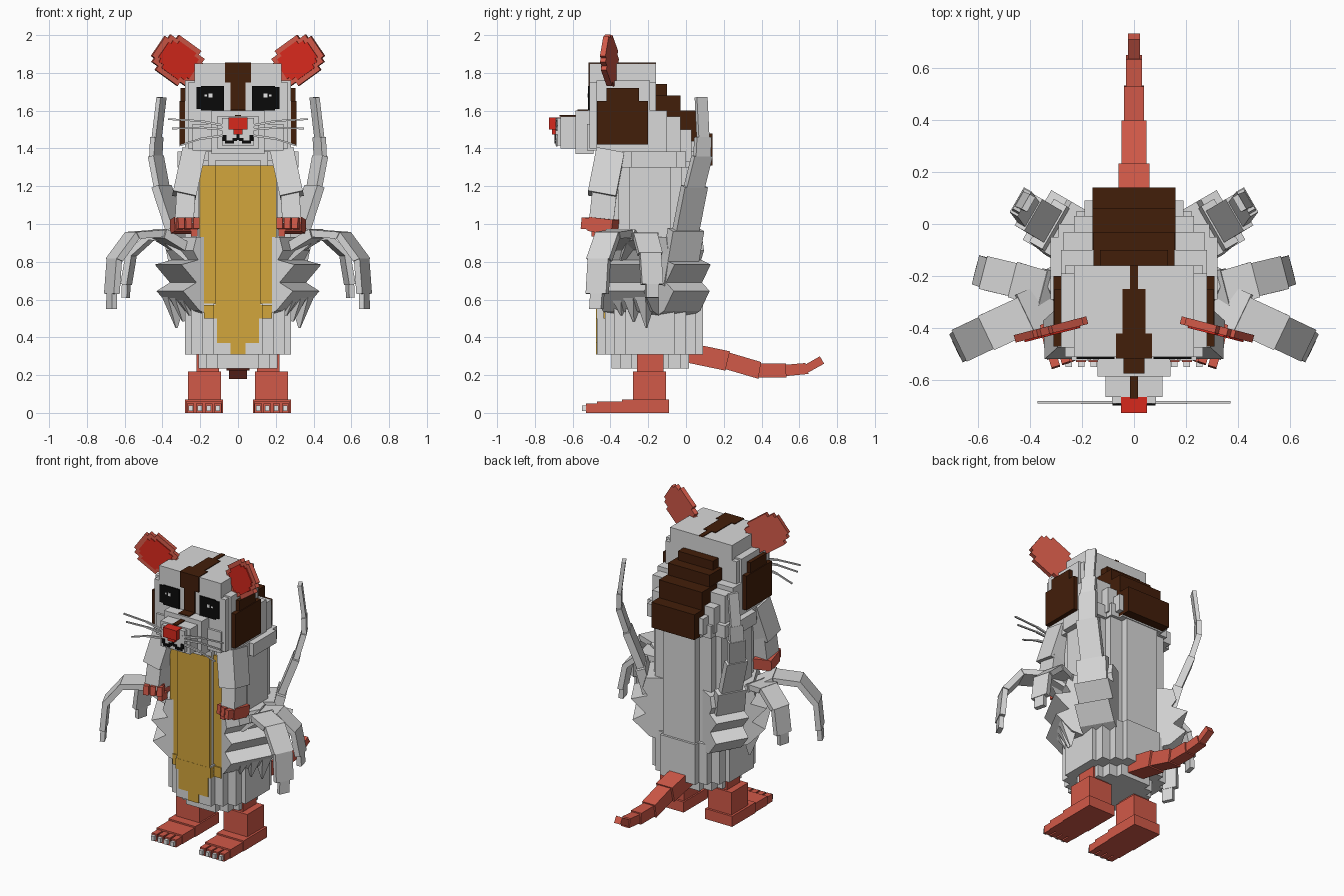
import bpy, bmesh, math
from mathutils import Vector as V

COL = {"grey_fur": (0.69, 0.69, 0.69), "pink_skin": (0.64, 0.10, 0.065),
       "yellow_belly": (0.65, 0.38, 0.045), "dark_brown": (0.055, 0.013, 0.003),
       "bright_red": (0.68, 0.022, 0.012), "black": (0.003, 0.003, 0.003),
       "white": (0.85, 0.85, 0.85)}
MAT = {}
for k, c in COL.items():
    MAT[k] = bpy.data.materials.new(k)
    MAT[k].diffuse_color = (*c, 1)
G, P, Y, B, R, K, W = COL.keys()


def loft(name, rings, mat, mirror=False):
    """Skin a list of equal-sized rings and cap the ends."""
    bm = bmesh.new()
    vs = [[bm.verts.new(p) for p in r] for r in rings]
    n = len(rings[0])
    for a, b in zip(vs, vs[1:]):
        for i in range(n):
            j = (i + 1) % n
            bm.faces.new((a[i], a[j], b[j], b[i]))
    bm.faces.new(vs[0][::-1])
    bm.faces.new(vs[-1])
    bmesh.ops.recalc_face_normals(bm, faces=bm.faces)
    me = bpy.data.meshes.new(name)
    bm.to_mesh(me)
    bm.free()
    me.materials.append(MAT[mat])
    ob = bpy.data.objects.new(name, me)
    bpy.context.collection.objects.link(ob)
    if mirror:
        ob.modifiers.new("mirror", "MIRROR").use_mirror_merge = False
    return ob


def box(name, x0, x1, y0, y1, z0, z1, mat, mirror=False):
    ring = lambda z: [(x0, y0, z), (x1, y0, z), (x1, y1, z), (x0, y1, z)]
    return loft(name, [ring(z0), ring(z1)], mat, mirror)


def cbox(name, w, y0, y1, z0, z1, mat):
    return box(name, -w, w, y0, y1, z0, z1, mat)


def steps(quad):
    """Full stepped outline from (half width, half depth) pairs, widest first."""
    q = []
    for i, (x, y) in enumerate(quad):
        if i:
            q.append((x, quad[i - 1][1]))
        q.append((x, y))
    r = q[::-1]
    return (q + [(-x, y) for x, y in r] + [(-x, -y) for x, y in q] + [(x, -y) for x, y in r])


def stepped(name, quad, cy, z0, z1, mat):
    o = steps(quad)
    return loft(name, [[(x, y + cy, z) for x, y in o] for z in (z0, z1)], mat)


def limb(name, pts, widths, thick, side, mat, mirror=True):
    """Chain of flat blocks along a path; one width and thickness per block."""
    pts, s = [V(p) for p in pts], V(side).normalized()
    tang = [(pts[min(i + 1, len(pts) - 1)] - pts[max(i - 1, 0)]).normalized() for i in range(len(pts))]
    for i, (wd, th) in enumerate(zip(widths, thick)):
        rings = []
        for j in (i, i + 1):
            n = tang[j].cross(s).normalized()
            w, h, p = s * wd / 2, n * th / 2, pts[j]
            rings.append([p - w - h, p + w - h, p + w + h, p - w + h])
        loft(name, rings, mat, mirror)


# feet and legs
box("foot", .08, .28, -.34, -.09, 0, .07, P, True)
box("foot_front", .085, .275, -.47, -.34, 0, .06, P, True)
for i in range(4):
    x = .088 + i * .048
    box("toe", x, x + .038, -.53, -.47, 0, .05, P, True)
    box("claw", x + .007, x + .031, -.55, -.53, .01, .04, W, True)
box("ankle", .09, .265, -.28, -.105, .07, .22, P, True)
box("leg", .10, .22, -.26, -.12, .22, .34, P, True)

# tail
limb("tail", [(0, -.02, .325), (0, .22, .275), (0, .39, .225), (0, .53, .225), (0, .64, .235), (0, .72, .28)],
     [.12, .096, .076, .06, .046], [.105, .09, .075, .06, .045], (1, 0, 0), P, False)

# torso
stepped("hem", [(.21, .1), (.17, .16), (.11, .205)], -.19, .235, .33, G)
stepped("skirt", [(.28, .13), (.25, .19), (.19, .24), (.13, .28)], -.19, .31, .58, G)
stepped("body", [(.28, .11), (.25, .17), (.21, .22), (.12, .265)], -.19, .57, 1.34, G)
stepped("shoulders", [(.32, .12), (.29, .17), (.22, .22), (.16, .25)], -.17, 1.30, 1.385, G)

# belly
for w, y in ((.12, -.475), (.205, -.43)):
    cbox("belly", w, y, -.36, .57, 1.31, Y)
cbox("belly_lower", .18, -.438, -.40, .50, .57, Y)
cbox("belly_lower", .13, -.476, -.43, .50, .57, Y)
cbox("belly_point", .11, -.476, -.468, .37, .50, Y)
cbox("belly_tip", .04, -.476, -.468, .31, .37, Y)

# neck hump behind the head, getting lower towards the back
for w, y, z in ((.28, -.10, 1.60), (.27, -.03, 1.57), (.23, .03, 1.50), (.19, .09, 1.44)):
    cbox("neck_hump", w, -.35, y, 1.33, z, G)
for w, y, z0, z1 in ((.13, -.10, 1.55, 1.74), (.155, -.03, 1.52, 1.68),
                     (.16, .06, 1.44, 1.60), (.16, .14, 1.31, 1.48)):
    cbox("mane", w, -.20, y, z0, z1, B)

# head
cbox("head", .28, -.475, -.19, 1.38, 1.76, G)
cbox("face", .265, -.51, -.16, 1.40, 1.75, G)
cbox("head_crown", .23, -.51, -.16, 1.74, 1.85, G)
box("cheek", .10, .24, -.525, -.45, 1.39, 1.53, G, True)
box("side_patch", .28, .31, -.47, -.20, 1.42, 1.65, B, True)
box("side_patch_top", .28, .305, -.42, -.25, 1.65, 1.72, B, True)

# head stripe
cbox("stripe_back", .015, -.25, -.158, 1.848, 1.855, B)
cbox("stripe_mid", .045, -.42, -.25, 1.848, 1.855, B)
cbox("stripe_crown", .07, -.516, -.42, 1.848, 1.855, B)
cbox("stripe_brow", .07, -.517, -.509, 1.75, 1.855, B)
cbox("stripe_front", .04, -.517, -.509, 1.59, 1.75, B)

# snout, nose, mouth
cbox("snout_base", .14, -.585, -.49, 1.37, 1.60, G)
cbox("snout_mid", .11, -.665, -.58, 1.40, 1.57, G)
cbox("snout_tip", .085, -.69, -.66, 1.415, 1.56, G)
cbox("snout_stripe", .04, -.575, -.51, 1.598, 1.606, B)
cbox("snout_stripe_tip", .016, -.67, -.58, 1.568, 1.576, B)
cbox("nose", .05, -.725, -.66, 1.50, 1.565, R)
cbox("nose_lower", .025, -.71, -.68, 1.475, 1.50, R)
cbox("mouth_line", .008, -.697, -.689, 1.445, 1.475, K)
for x0, x1, z0, z1 in ((.005, .03, 1.44, 1.455), (.02, .07, 1.425, 1.442), (.06, .082, 1.44, 1.47)):
    box("mouth", x0, x1, -.697, -.689, z0, z1, K, True)
for z0, z1, e in ((1.52, 1.555, .37), (1.50, 1.505, .35), (1.47, 1.415, .31)):
    limb("whisker", [(.07, -.685, z0), (.2, -.685, (z0 + z1) / 2 + .008), (e, -.685, z1)],
         [.012, .009], [.012, .009], (0, 1, 0), G)

# eyes
box("eye", .075, .195, -.518, -.509, 1.60, 1.73, K, True)
box("eye_side", .19, .22, -.518, -.509, 1.61, 1.725, K, True)
box("eye_glint", .135, .155, -.522, -.515, 1.67, 1.69, W, True)
box("eye_glint", .165, .178, -.522, -.515, 1.675, 1.685, W, True)

# ears: stepped discs, outer edge turned forward
u, up = V((.968, -.25, 0)), V((0, 0, 1))
ca, sa = math.cos(math.radians(35)), math.sin(math.radians(35))
ea, eb, en = u * ca + up * sa, up * ca - u * sa, V((-.25, -.968, 0))
ec = V((.318, -.405, 1.866))
for name, k, d0, d1, m in (("ear", .98, -.015, .015, P), ("ear_inner", .75, .014, .022, R)):
    o = steps([(.135 * k, .065 * k), (.115 * k, .09 * k), (.075 * k, .115 * k)])
    loft(name, [[ec + ea * x + eb * y + en * d for x, y in o] for d in (d0, d1)], m, True)

# arms and hands, turned slightly inward
limb("upper_arm", [(.235, -.40, 1.38), (.285, -.445, 1.15)], [.125], [.15], (1, 0, .22), G)
limb("forearm", [(.275, -.43, 1.18), (.285, -.45, 1.0)], [.10], [.13], (1, 0, .05), G)
limb("hand", [(.305, -.375, .985), (.28, -.50, 1.0)], [.115], [.075], (.95, -.3, 0), P)
for x, y in ((.235, -.47), (.275, -.485), (.315, -.50)):
    limb("finger", [(x, y, 1.0), (x - .015, y - .05, 1.005)], [.034], [.06], (.95, -.3, 0), P)
box("thumb", .215, .25, -.50, -.44, .935, .98, P, True)

# ragged fur on the flanks: tiered wedges with pointed lower edges
PROFILE = [(-.10, .93), (.04, .93), (.06, .86), (.03, .81), (.13, .785), (.04, .69), (.12, .645),
           (.02, .54), (-.10, .50)]
for name, c, ang, w, lo in (("front_fur", (.255, -.30), -28, .30, .10), ("back_fur", (.26, -.03), 30, .22, 0)):
    a = math.radians(ang)
    r, t = V((math.cos(a), math.sin(a), 0)), V((-math.sin(a), math.cos(a), 0))
    c = V((*c, 0))
    loft(name, [[c + r * x + t * s * w / 2 + up * z for x, z in PROFILE] for s in (-1, 1)], G, True)
    for i in range(4):
        m = c + t * w * ((i + .5) / 4 - .5)
        h = t * w / 8
        tip = m + r * .02 + up * (.55 - lo * i / 3)
        loft(name + "_tuft", [[m + h + r * .10 + up * .64, m - h + r * .10 + up * .64,
                               m - h - r * .02 + up * .60, m + h - r * .02 + up * .60],
                              [tip + h * .08 + r * .005, tip - h * .08 + r * .005,
                               tip - h * .08 - r * .005, tip + h * .08 - r * .005]], G, True)

# long curved limbs: one raised at the back, two drooping at the side
limb("raised_tendril", [(.27, -.05, .68), (.33, 0, .97), (.405, .045, 1.2), (.435, .085, 1.36), (.43, .09, 1.46),
                        (.405, .08, 1.67)],
     [.19, .14, .11, .09, .065], [.06, .045, .035, .03, .025], (-.5, .87, 0), G)
limb("middle_tendril", [(.24, -.28, .82), (.36, -.245, .92), (.46, -.215, .935), (.565, -.19, .84),
                        (.592, -.18, .68), (.595, -.18, .61)],
     [.15, .14, .13, .115, .07], [.05, .04, .035, .035, .03], (-.25, .97, 0), G)
limb("front_tendril", [(.24, -.27, .84), (.42, -.35, .95), (.56, -.415, .94), (.655, -.46, .81),
                       (.668, -.47, .63), (.67, -.475, .55)],
     [.17, .145, .135, .12, .07], [.05, .04, .04, .035, .03], (.43, .9, 0), G)
